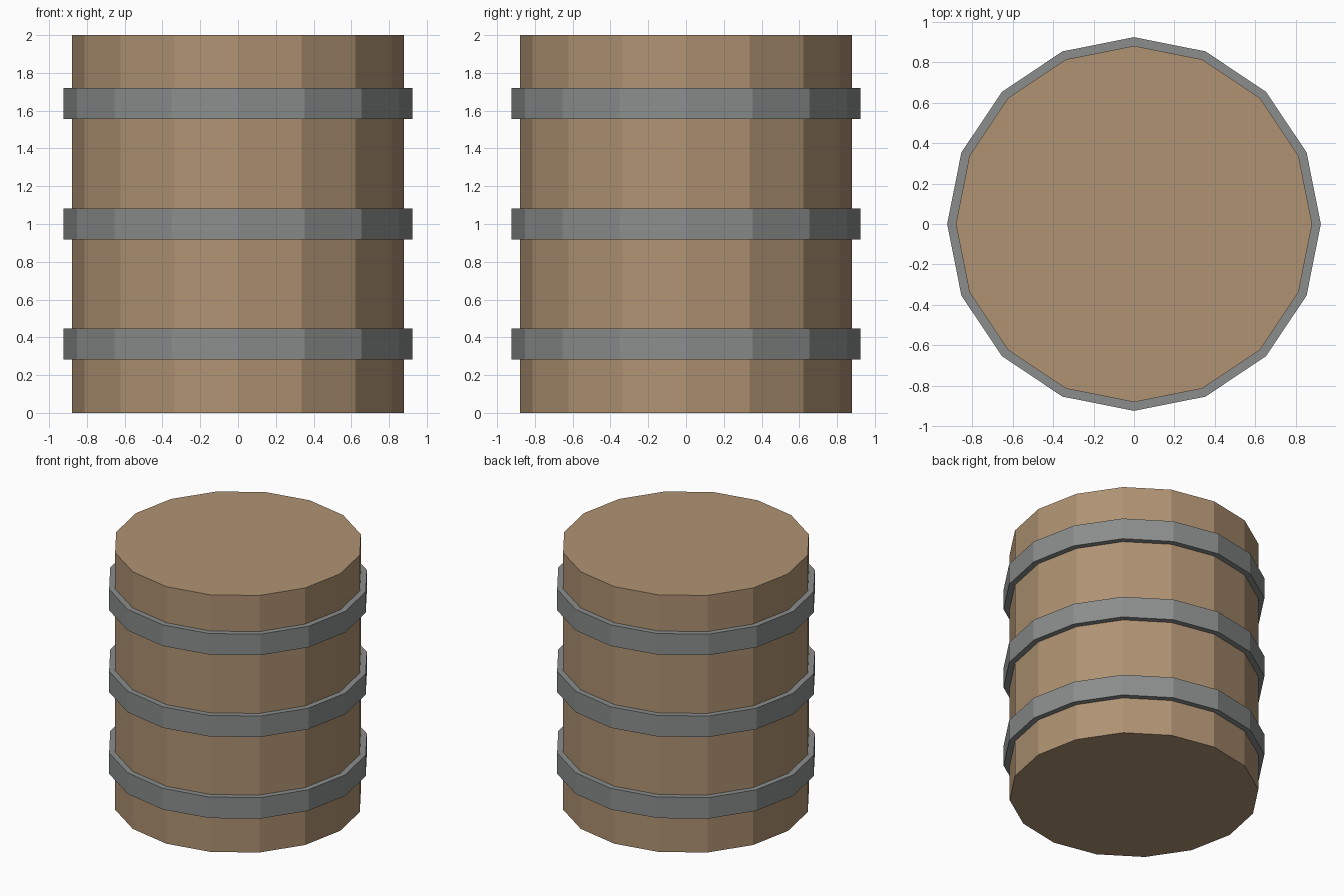
import bpy
import bmesh
from math import cos, sin, tau

if "Cube" in bpy.data.objects:
    bpy.data.objects.remove(bpy.data.objects["Cube"])

SIDES = 16


def material(name, rgb):
    mat = bpy.data.materials.new(name)
    mat.diffuse_color = (*rgb, 1)
    mat.use_nodes = True
    mat.node_tree.nodes["Principled BSDF"].inputs["Base Color"].default_value = mat.diffuse_color
    return mat


def add_object(name, bm, mat):
    bmesh.ops.recalc_face_normals(bm, faces=bm.faces)
    mesh = bpy.data.meshes.new(name)
    bm.to_mesh(mesh)
    bm.free()
    mesh.materials.append(mat)
    obj = bpy.data.objects.new(name, mesh)
    bpy.context.collection.objects.link(obj)


def circle(bm, radius, z):
    return [bm.verts.new((radius * cos(tau * i / SIDES), radius * sin(tau * i / SIDES), z))
            for i in range(SIDES)]


def bridge(bm, a, b):
    for i in range(SIDES):
        j = (i + 1) % SIDES
        bm.faces.new((a[i], a[j], b[j], b[i]))


wood = material("wood", (0.43, 0.29, 0.17))
iron = material("iron", (0.26, 0.27, 0.27))

# Barrel body with flat lid and base
bm = bmesh.new()
base, lid = circle(bm, 0.88, 0), circle(bm, 0.88, 2)
bridge(bm, base, lid)
bm.faces.new(base)
bm.faces.new(lid)
add_object("barrel_body", bm, wood)

# Metal hoops, their inner walls sunk slightly into the wood
for label, z in (("lower", 0.365), ("middle", 1.0), ("upper", 1.637)):
    bm = bmesh.new()
    loops = [circle(bm, r, z + dz) for r, dz in
             ((0.86, -0.082), (0.923, -0.082), (0.923, 0.082), (0.86, 0.082))]
    for k in range(4):
        bridge(bm, loops[k], loops[(k + 1) % 4])
    add_object(label + "_hoop", bm, iron)
